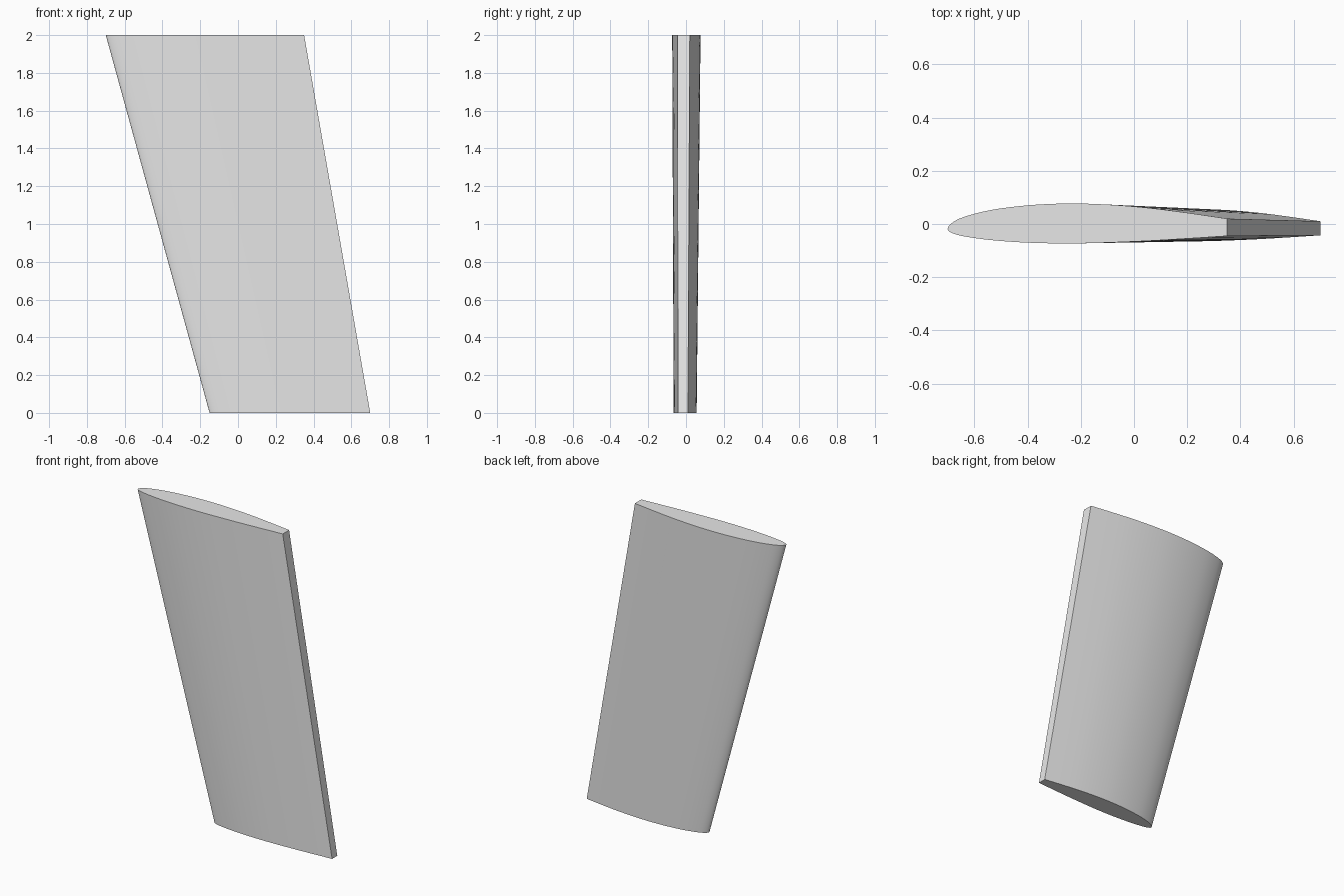
import bpy, bmesh, math
from mathutils import Vector

cube = bpy.data.objects.get("Cube")
if cube:
    bpy.data.objects.remove(cube, do_unlink=True)

# One plain grey finish
grey = bpy.data.materials.new("light grey")
grey.use_nodes = True
colour = (0.8, 0.8, 0.8, 1)
grey.diffuse_color = colour
grey.node_tree.nodes["Principled BSDF"].inputs["Base Color"].default_value = colour

# Blade section at the tip: upper trailing corner, round the nose, to lower corner
SECTION = [(0.35, 0.02), (0.2, 0.042), (0.05, 0.061), (-0.1, 0.073), (-0.25, 0.077),
           (-0.4, 0.07), (-0.54, 0.052), (-0.64, 0.026), (-0.685, 0.003), (-0.7, -0.019),
           (-0.685, -0.033), (-0.64, -0.046), (-0.54, -0.06), (-0.4, -0.07),
           (-0.22, -0.073), (0.0, -0.066), (0.18, -0.056), (0.35, -0.045)]


def smooth_path(points, steps):
    """Interpolate through the points with a Catmull-Rom spline."""
    p = [Vector(q) for q in points]
    p = [2 * p[0] - p[1]] + p + [2 * p[-1] - p[-2]]
    path = []
    for a, b, c, d in zip(p, p[1:], p[2:], p[3:]):
        for i in range(steps):
            t = i / steps
            path.append(0.5 * (2 * b + (c - a) * t + (2 * a - 5 * b + 4 * c - d) * t * t
                               + (3 * b - a - 3 * c + d) * t ** 3))
    return path + [p[-2]]


def add_ring(bm, path, scale, trailing_x, y_shift, z):
    """Place the section, scaled about its trailing edge."""
    return [bm.verts.new((trailing_x + (q.x - path[0].x) * scale, q.y * scale + y_shift, z))
            for q in path]


# Swept, tapered blade lofted between root and tip
bm = bmesh.new()
path = smooth_path(SECTION, 4)
root = add_ring(bm, path, 0.81, 0.7, -0.006, 0)
tip = add_ring(bm, path, 1, 0.35, 0, 2)
n = len(path)
for i in range(n):
    j = (i + 1) % n
    bm.faces.new((root[i], root[j], tip[j], tip[i]))
bm.faces.new(root[::-1])
bm.faces.new(tip)
bmesh.ops.recalc_face_normals(bm, faces=bm.faces[:])

mesh = bpy.data.meshes.new("fin_blade")
bm.to_mesh(mesh)
bm.free()
mesh.materials.append(grey)
blade = bpy.data.objects.new("fin_blade", mesh)
bpy.context.collection.objects.link(blade)

# Smooth skin with crisp ends and trailing edge
bpy.ops.object.select_all(action='DESELECT')
blade.select_set(True)
bpy.context.view_layer.objects.active = blade
bpy.ops.object.shade_smooth_by_angle(angle=math.radians(35))
